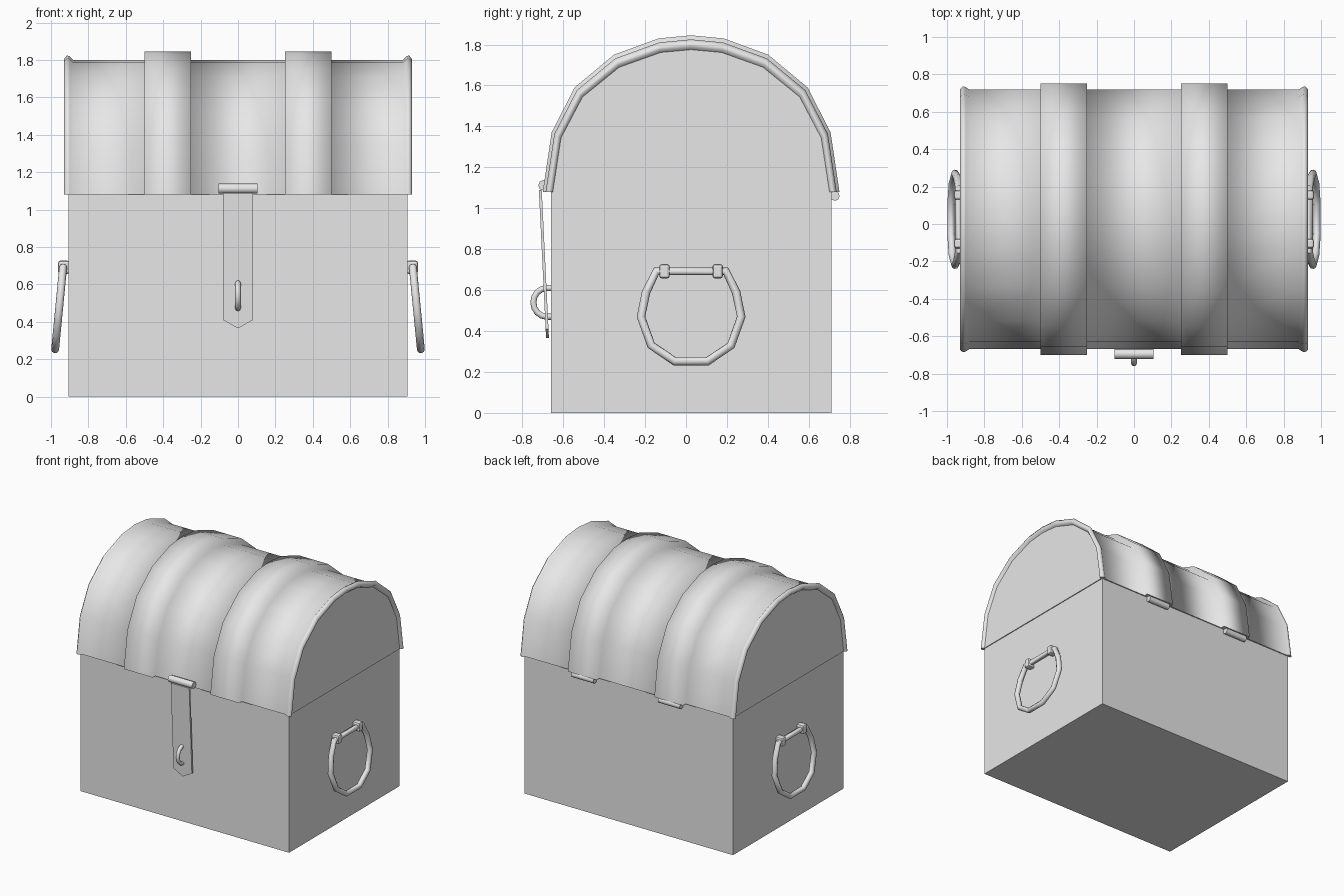
import bpy, bmesh, math
from mathutils import Vector

cube = bpy.data.objects.get("Cube")
if cube:
    bpy.data.objects.remove(cube, do_unlink=True)

grey = bpy.data.materials.new("plain grey")
grey.use_nodes = True
grey.diffuse_color = (0.8, 0.8, 0.8, 1)
grey.node_tree.nodes["Principled BSDF"].inputs["Base Color"].default_value = (0.8, 0.8, 0.8, 1)

MID_Y = 0.025   # centre of the chest body
SEAM = 1.08     # height where the lid meets the box


def add_object(name, bm):
    bmesh.ops.recalc_face_normals(bm, faces=bm.faces)
    mesh = bpy.data.meshes.new(name)
    bm.to_mesh(mesh)
    bm.free()
    mesh.materials.append(grey)
    obj = bpy.data.objects.new(name, mesh)
    bpy.context.collection.objects.link(obj)
    return obj


def box(name, low, high):
    low, high = Vector(low), Vector(high)
    bm = bmesh.new()
    bmesh.ops.create_cube(bm, size=1)
    bmesh.ops.scale(bm, vec=high - low, verts=bm.verts)
    bmesh.ops.translate(bm, vec=(low + high) / 2, verts=bm.verts)
    return add_object(name, bm)


def smooth(obj, degrees=40):
    bpy.ops.object.select_all(action='DESELECT')
    obj.select_set(True)
    bpy.context.view_layer.objects.active = obj
    bpy.ops.object.shade_smooth_by_angle(angle=math.radians(degrees))


def tube(name, points, radius, closed=False):
    """Eight-sided rod swept along a path."""
    curve = bpy.data.curves.new(name, 'CURVE')
    curve.dimensions = '3D'
    curve.bevel_depth = radius
    curve.bevel_resolution = 2
    curve.use_fill_caps = True
    spline = curve.splines.new('POLY')
    spline.points.add(len(points) - 1)
    for point, co in zip(spline.points, points):
        point.co = (*co, 1)
    spline.use_cyclic_u = closed
    curve.materials.append(grey)
    obj = bpy.data.objects.new(name, curve)
    bpy.context.collection.objects.link(obj)
    bpy.ops.object.select_all(action='DESELECT')
    obj.select_set(True)
    bpy.context.view_layer.objects.active = obj
    bpy.ops.object.convert(target='MESH')
    smooth(bpy.context.object, 50)


# Chest body
box("chest_box", (-0.905, -0.66, 0), (0.905, 0.71, SEAM))

# Arched lid: one arch lofted through stations of (x, inset), with raised bands and end beads
quarter = [(1, 0), (0.94, 0.38), (0.785, 0.667), (0.52, 0.876), (0.22, 0.98)]
arch = [(-y, z) for y, z in quarter] + [(0, 1)] + quarter[::-1]
half = [(0.25, 0.045), (0.25, 0), (0.5, 0), (0.5, 0.045), (0.88, 0.045),
        (0.9, 0.025), (0.915, 0.02), (0.93, 0.04), (0.93, 0.055), (0.912, 0.07)]
stations = [(-x, inset) for x, inset in half[::-1]] + half

bm = bmesh.new()
rings = []
for x, inset in stations:
    rings.append([bm.verts.new((x, MID_Y + y * (0.725 - 0.7 * inset),
                                SEAM + z * (0.765 - inset))) for y, z in arch])
for a, b in zip(rings, rings[1:]):
    for i in range(len(arch) - 1):
        bm.faces.new((a[i], a[i + 1], b[i + 1], b[i])).smooth = True
flat = [bm.faces.new(rings[0]), bm.faces.new(rings[-1]),
        bm.faces.new([r[0] for r in rings] + [r[-1] for r in reversed(rings)])]
for face in flat:
    for edge in face.edges:
        edge.smooth = False
add_object("arched_lid", bm)

# Front hasp: pointed strap leaning in toward its tip
outline = [(-0.08, 1.09), (-0.08, 0.41), (0, 0.365), (0.08, 0.41), (0.08, 1.09)]
bm = bmesh.new()
layers = [[bm.verts.new((x, -0.67 - 0.035 * (z - 0.37) / 0.72 - depth, z)) for x, z in outline]
          for depth in (0, 0.014)]
for layer in layers:
    bm.faces.new(layer)
for i in range(len(outline)):
    j = (i + 1) % len(outline)
    bm.faces.new((layers[0][i], layers[0][j], layers[1][j], layers[1][i]))
add_object("hasp_strap", bm)
tube("hasp_pin", [(-0.105, -0.695, 1.112), (0.105, -0.695, 1.112)], 0.027)

# Staple loop through the strap
loop = [math.radians(90 + 22.5 * i) for i in range(9)]
tube("hasp_staple",
     [(0, -0.655, 0.61)]
     + [(0, -0.68 + 0.066 * math.cos(a), 0.54 + 0.07 * math.sin(a)) for a in loop]
     + [(0, -0.655, 0.47)], 0.015)

# Back hinges
for side, word in ((1, "left"), (-1, "right")):
    x = side * 0.375
    tube(word + "_hinge", [(x - 0.095, 0.727, 1.06), (x + 0.095, 0.727, 1.06)], 0.024)

# Side handles: ring hanging from two lugs, tilted outward at the bottom
ring_half = [(0.17, 0.692), (0.22, 0.59), (0.245, 0.47), (0.195, 0.33), (0.08, 0.252)]
ring = ring_half + [(-y, z) for y, z in ring_half[::-1]]
for side, word in ((1, "left"), (-1, "right")):
    tube(word + "_handle",
         [(side * (0.935 + 0.097 * (0.692 - z)), MID_Y + y, z) for y, z in ring], 0.021, True)
    for y, end in ((-0.13, "front"), (0.13, "back")):
        lug = box(f"{word}_handle_{end}_lug",
                  (min(side * 0.9, side * 0.962), MID_Y + y - 0.025, 0.657),
                  (max(side * 0.9, side * 0.962), MID_Y + y + 0.025, 0.727))
        bevel = lug.modifiers.new("rounded", 'BEVEL')
        bevel.width = 0.012
        bevel.segments = 2
